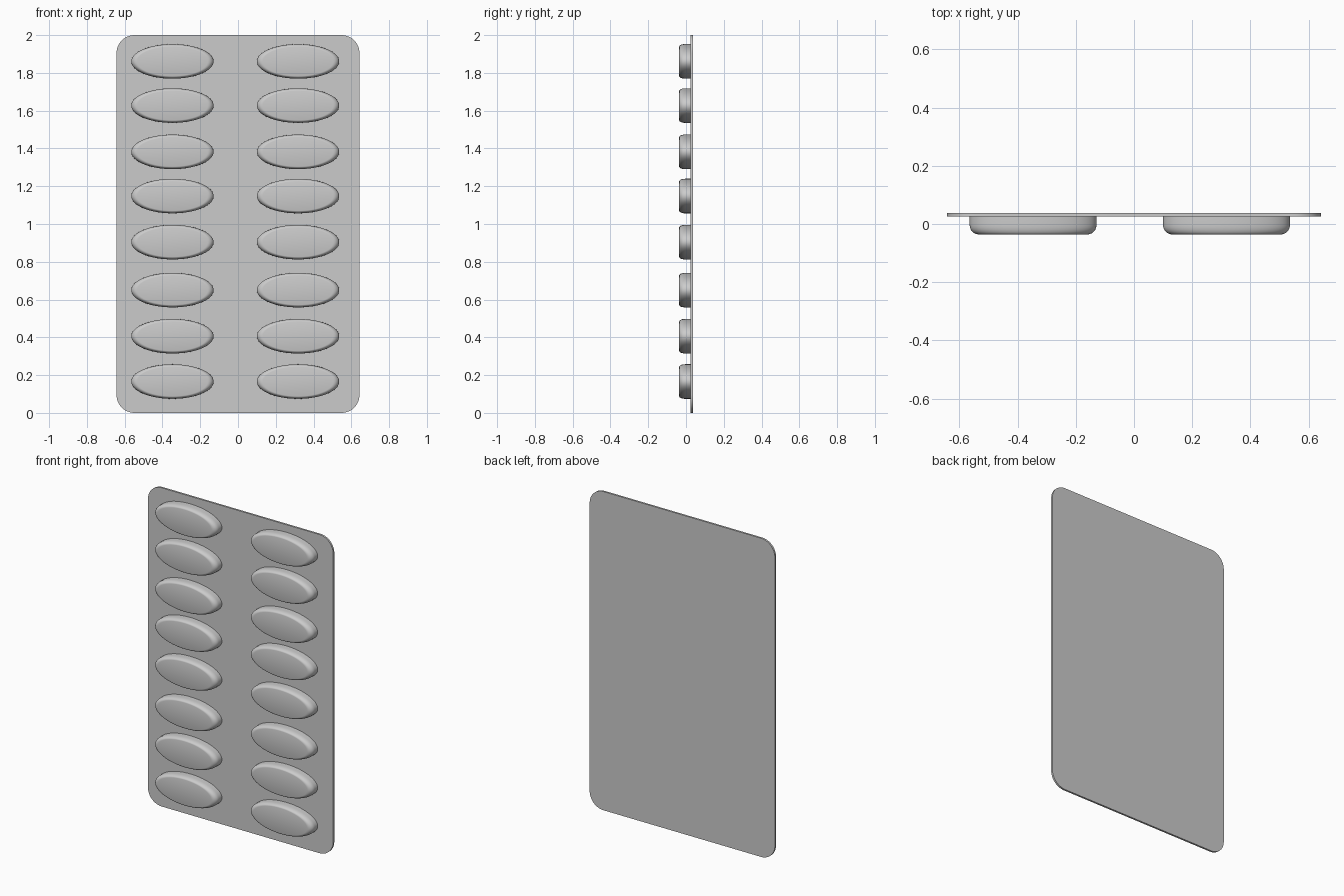
import bpy
import bmesh
from math import radians
from mathutils import Matrix

cube = bpy.data.objects.get("Cube")
if cube:
    bpy.data.objects.remove(cube, do_unlink=True)

grey = bpy.data.materials.new("light grey")
grey.use_nodes = True
colour = (0.6, 0.6, 0.6, 1)
grey.diffuse_color = colour
grey.node_tree.nodes["Principled BSDF"].inputs["Base Color"].default_value = colour


def finish(bm, name):
    """Turn a bmesh into a mesh with the shared material and smooth curves."""
    bmesh.ops.recalc_face_normals(bm, faces=bm.faces)
    mesh = bpy.data.meshes.new(name)
    bm.to_mesh(mesh)
    bm.free()
    mesh.materials.append(grey)
    for poly in mesh.polygons:
        poly.use_smooth = True
    mesh.set_sharp_from_angle(angle=radians(35))
    return mesh


def add(name, mesh, location):
    obj = bpy.data.objects.new(name, mesh)
    obj.location = location
    bpy.context.collection.objects.link(obj)
    return obj


# Backing sheet: thin slab with rounded corners
FRONT, BACK = 0.025, 0.037
bm = bmesh.new()
bmesh.ops.create_cube(bm, size=1)
bmesh.ops.scale(bm, vec=(1.286, BACK - FRONT, 2), verts=bm.verts)
corners = [e for e in bm.edges
           if abs(e.verts[0].co.y - e.verts[1].co.y) > 0.001]
bmesh.ops.bevel(bm, geom=corners, offset=0.095, segments=12,
                profile=0.5, affect='EDGES')
add("backing_sheet", finish(bm, "backing_sheet"), (0, (FRONT + BACK) / 2, 1))

# Pocket: round drum with a rounded front rim, squashed into an ellipse
RADIUS, DEPTH = 0.218, 0.062
bm = bmesh.new()
bmesh.ops.create_cone(bm, cap_ends=True, segments=64,
                      radius1=RADIUS, radius2=RADIUS, depth=DEPTH)
rim = [e for e in bm.edges if all(v.co.z > 0 for v in e.verts)]
bmesh.ops.bevel(bm, geom=rim, offset=0.032, segments=6,
                profile=0.5, affect='EDGES')
bmesh.ops.rotate(bm, matrix=Matrix.Rotation(radians(90), 3, 'X'), verts=bm.verts)
bmesh.ops.scale(bm, vec=(1, 1, 0.42), verts=bm.verts)
pocket = finish(bm, "pocket")

# Two columns of pockets, slightly uneven in height
columns = {"right": -0.347, "left": 0.318}
rows = [0.166, 0.406, 0.65, 0.904, 1.148, 1.382, 1.627, 1.861]
for side, x in columns.items():
    for i, z in enumerate(rows, 1):
        add(f"pocket_{side}_{i}", pocket, (x, FRONT + 0.001 - DEPTH / 2, z))
